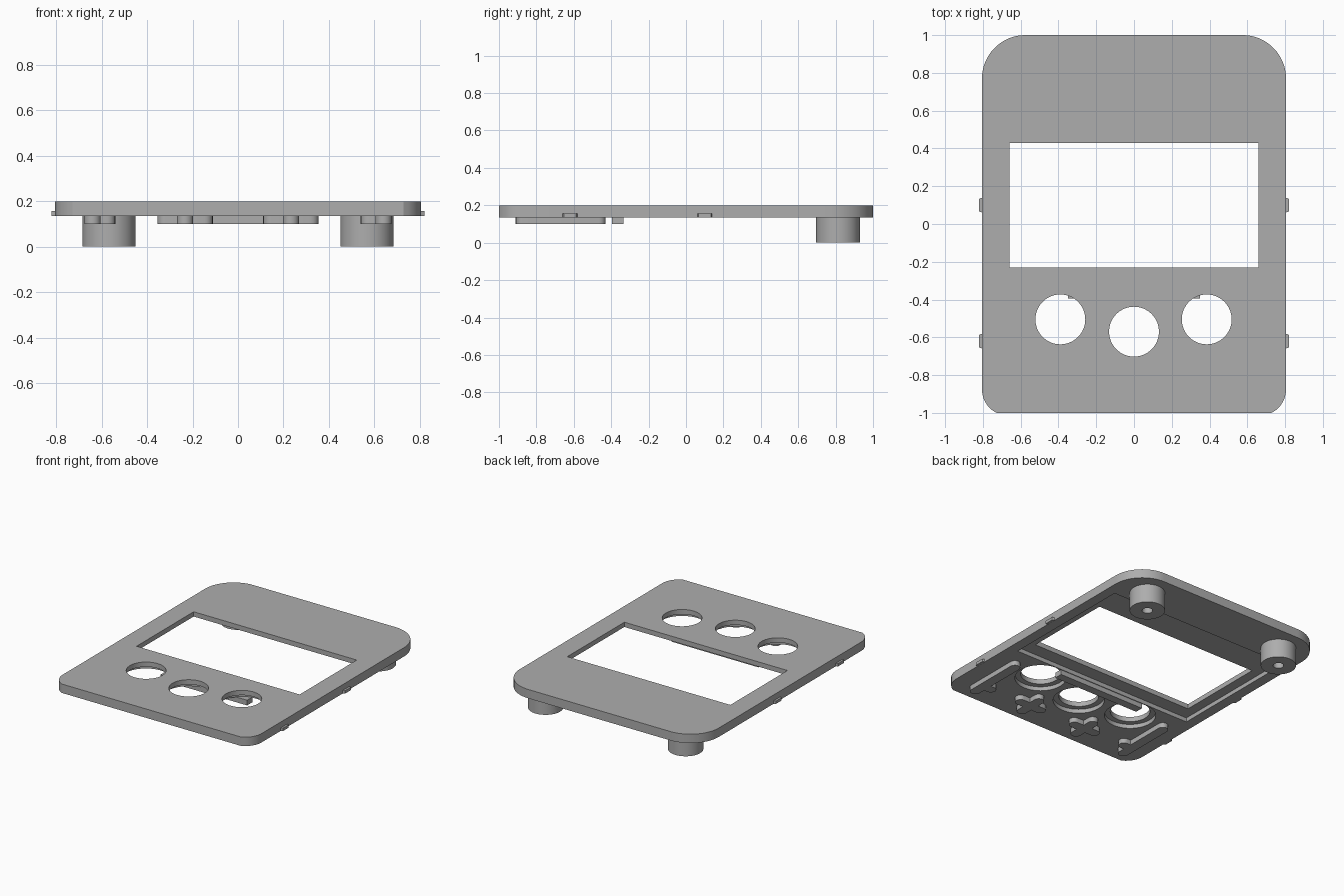
import bpy, bmesh
from math import sin, cos, pi, radians, sqrt

if "Cube" in bpy.data.objects:
    bpy.data.objects.remove(bpy.data.objects["Cube"])

GREY = (0.42, 0.42, 0.42, 1)
mat = bpy.data.materials.new("plain grey")
mat.use_nodes = True
mat.diffuse_color = GREY
mat.node_tree.nodes["Principled BSDF"].inputs["Base Color"].default_value = GREY

BOTTOM, TOP, FLOOR = 0.135, 0.2, 0.165


def arc(cx, cy, r, start, end, n=12):
    angles = [radians(start + (end - start) * i / n) for i in range(n + 1)]
    return [(cx + r * cos(a), cy + r * sin(a)) for a in angles]


def circle(cx, cy, r, n=64):
    return arc(cx, cy, r, 0, 360, n)[:-1]


def box(x0, x1, y0, y1):
    return [(x0, y0), (x1, y0), (x1, y1), (x0, y1)]


def prism(name, outline, z0, z1):
    """Extrude a closed outline from z0 to z1."""
    bm = bmesh.new()
    face = bm.faces.new([bm.verts.new((x, y, z0)) for x, y in outline])
    top = bmesh.ops.extrude_face_region(bm, geom=[face])["geom"]
    verts = [v for v in top if isinstance(v, bmesh.types.BMVert)]
    bmesh.ops.translate(bm, vec=(0, 0, z1 - z0), verts=verts)
    bmesh.ops.recalc_face_normals(bm, faces=bm.faces)
    mesh = bpy.data.meshes.new(name)
    bm.to_mesh(mesh)
    bm.free()
    mesh.materials.append(mat)
    obj = bpy.data.objects.new(name, mesh)
    bpy.context.collection.objects.link(obj)
    return obj


def cut(obj, outline, z0, z1):
    """Cut a prism out of the object and drop the cutter."""
    cutter = prism("cutter", outline, z0, z1)
    cutter.hide_render = True
    mod = obj.modifiers.new("cut", "BOOLEAN")
    mod.operation, mod.solver, mod.object = "DIFFERENCE", "EXACT", cutter
    bpy.context.view_layer.update()
    graph = bpy.context.evaluated_depsgraph_get()
    mesh = bpy.data.meshes.new_from_object(obj.evaluated_get(graph))
    obj.modifiers.clear()
    obj.data = mesh
    bpy.data.objects.remove(cutter)


def arms(cx, cy, w, lengths):
    """Outline of round-ended arms pointing +x, +y, -x, -y (0 leaves one out)."""
    points = []
    for i, length in enumerate(lengths):
        local = arc(length - w, 0, w, -90, 90, 10) if length else []
        local.append((w, w))
        c, s = cos(i * pi / 2), sin(i * pi / 2)
        points += [(cx + x * c - y * s, cy + x * s + y * c) for x, y in local]
    return points


# Plate outline: wide back corners, small front corners clipped by the front edge
half = 0.805
back, front = 0.23, 0.14
fx, fy = half - front, -0.875
clip = sqrt(front ** 2 - (1 + fy) ** 2)
right_side = [(fx + clip, -1)]
right_side += [p for p in arc(fx, fy, front, -90, 0) if p[1] > -0.995 and p[0] > fx + clip]
right_side += arc(half - back, 1 - back, back, 0, 90, 16)
outline = right_side + [(-x, y) for x, y in reversed(right_side)]
plate = prism("face_plate", outline, BOTTOM, TOP)

# Display window with a shallow recess underneath
cut(plate, box(-0.73, 0.73, -0.33, 0.67), 0.1, FLOOR)
cut(plate, box(-0.66, 0.66, -0.23, 0.43), 0.1, 0.3)

# Button holes with counterbores underneath
for x, y in ((-0.39, -0.505), (0, -0.57), (0.385, -0.505)):
    cut(plate, circle(x, y, 0.17), 0.1, FLOOR)
    cut(plate, circle(x, y, 0.132), 0.1, 0.3)
parts = [plate]

# Rib between the display and the buttons
parts.append(prism("display_rib", box(-0.35, 0.35, -0.395, -0.335), 0.1, BOTTOM + 0.003))

for side, s in (("left", 1), ("right", -1)):
    # Screw posts
    post = prism(side + "_screw_post", circle(s * 0.567, 0.813, 0.117), 0, BOTTOM + 0.003)
    cut(post, circle(s * 0.567, 0.813, 0.035, 32), -0.1, 0.12)
    # Cross and T shaped guides
    cross = prism(side + "_cross_guide", arms(s * 0.233, -0.79, 0.036, [0.122] * 4), 0.1, BOTTOM + 0.003)
    lengths = [0, 0.36, 0.1, 0.12] if s > 0 else [0.1, 0.36, 0, 0.12]
    guide = prism(side + "_side_guide", arms(s * 0.64, -0.79, 0.036, lengths), 0.1, BOTTOM + 0.003)
    parts += [post, cross, guide]
    # Snap tabs on the edge
    for place, y in (("front", -0.62), ("back", 0.1)):
        x0, x1 = s * (half - 0.01), s * (half + 0.015)
        tab = [(x0, y - 0.043), (x1, y - 0.033), (x1, y + 0.033), (x0, y + 0.043)]
        parts.append(prism(f"{side}_{place}_tab", tab, BOTTOM + 0.001, 0.157))

# Smooth the round walls, keep edges sharp
bpy.ops.object.select_all(action="DESELECT")
for obj in parts:
    obj.select_set(True)
bpy.context.view_layer.objects.active = plate
bpy.ops.object.shade_smooth_by_angle(angle=radians(30))
